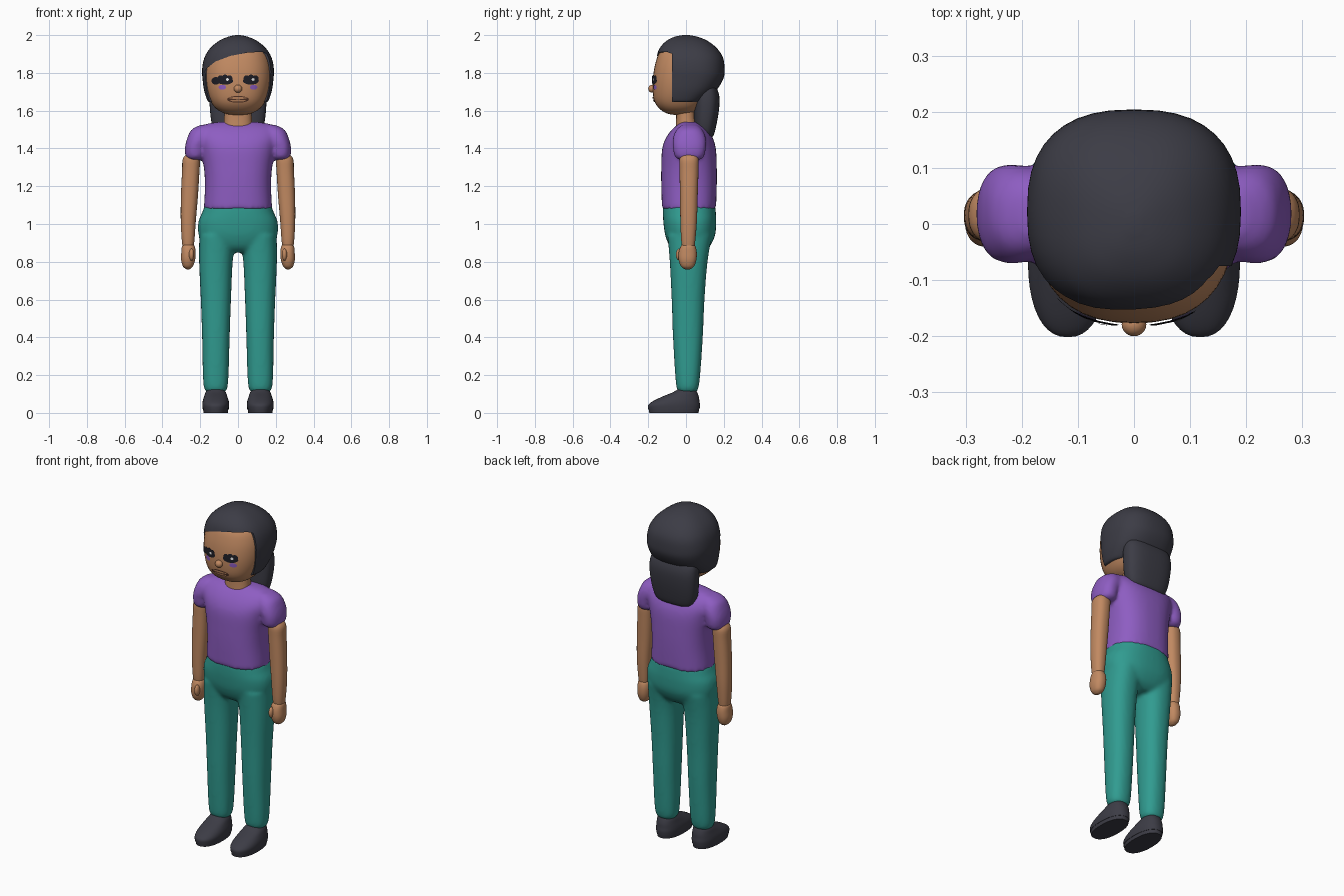
import bpy, bmesh
from math import cos, sin, pi, copysign
from mathutils import Vector
from mathutils.bvhtree import BVHTree

cube = bpy.data.objects.get("Cube")
if cube:
    bpy.data.objects.remove(cube, do_unlink=True)


def material(name, r, g, b):
    m = bpy.data.materials.new(name)
    m.use_nodes = True
    m.diffuse_color = (r, g, b, 1)
    bsdf = next(n for n in m.node_tree.nodes if n.type == 'BSDF_PRINCIPLED')
    bsdf.inputs["Base Color"].default_value = (r, g, b, 1)
    bsdf.inputs["Roughness"].default_value = 0.7
    return m


SKIN = material("skin", .53, .25, .12)
HAIR = material("charcoal", .045, .045, .06)
SHIRT = material("purple", .27, .11, .54)
PANTS = material("teal", .03, .33, .28)
BLACK = material("lash_black", .012, .012, .018)
WHITE = material("eye_white", .8, .8, .8)
BROWN = material("mouth_brown", .09, .035, .02)


def spline(a, b, c, d, t):
    """Catmull-Rom blend between b and c."""
    return tuple(.5 * (2 * q + (r - p) * t + (2 * p - 5 * q + 4 * r - s) * t * t
                       + (3 * q - p - 3 * r + s) * t ** 3) for p, q, r, s in zip(a, b, c, d))


def loft(bm, rings, side=1, power=2.3, n=40, steps=4):
    """Skin rounded cross-sections given as (z, centre x, centre y, half width, half depth)."""
    pts = [rings[0]] + rings + [rings[-1]]
    path = [spline(*pts[i:i + 4], k / steps) for i in range(len(rings) - 1) for k in range(steps)]
    path.append(rings[-1])
    loops = []
    for z, cx, cy, rx, ry in path:
        loop = []
        for i in range(n):
            c, s = cos(2 * pi * i / n), sin(2 * pi * i / n)
            x = copysign(abs(c) ** (2 / power), c) * rx
            y = copysign(abs(s) ** (2 / power), s) * ry
            loop.append(bm.verts.new((side * cx + x, cy + y, z)))
        loops.append(loop)
    for a, b in zip(loops, loops[1:]):
        for i in range(n):
            j = (i + 1) % n
            bm.faces.new((a[i], a[j], b[j], b[i]))
    bm.faces.new(loops[0][::-1])
    bm.faces.new(loops[-1])


def part(name, bm, mat, angle=.8):
    mesh = bpy.data.meshes.new(name)
    bm.to_mesh(mesh)
    bm.free()
    mesh.materials.append(mat)
    ob = bpy.data.objects.new(name, mesh)
    bpy.context.collection.objects.link(ob)
    bpy.ops.object.select_all(action='DESELECT')
    ob.select_set(True)
    bpy.context.view_layer.objects.active = ob
    if angle:
        bpy.ops.object.shade_smooth_by_angle(angle=angle)
    return ob


def lofted(name, rings, mat, side=1, power=2.3):
    bm = bmesh.new()
    loft(bm, rings, side, power)
    return part(name, bm, mat)


def blend(ob):
    """Fuse overlapping volumes into one soft surface."""
    r = ob.modifiers.new("fuse", 'REMESH')
    r.mode, r.voxel_size, r.use_smooth_shade = 'VOXEL', .01, True
    s = ob.modifiers.new("soften", 'SMOOTH')
    s.factor, s.iterations = .5, 8


def blob(name, loc, size, mat):
    bm = bmesh.new()
    bmesh.ops.create_uvsphere(bm, u_segments=24, v_segments=14, radius=1)
    bmesh.ops.scale(bm, vec=size, verts=bm.verts)
    bmesh.ops.translate(bm, vec=loc, verts=bm.verts)
    return part(name, bm, mat, 3)


# Trousers: pelvis and two legs fused
bm = bmesh.new()
loft(bm, [(.85, 0, .02, .12, .07), (.88, 0, .02, .175, .105), (.94, 0, .022, .208, .132),
          (1.01, 0, .02, .21, .14), (1.06, 0, .018, .19, .14), (1.1, 0, .017, .176, .138)], power=2.4)
for s in (1, -1):
    loft(bm, [(.108, .118, .008, .04, .04), (.125, .118, .008, .06, .056), (.2, .118, .009, .068, .066),
              (.4, .117, .01, .073, .079), (.6, .117, .011, .08, .087), (.8, .117, .014, .089, .1),
              (.94, .108, .02, .097, .118)], s)
blend(part("trousers", bm, PANTS))

# Shirt: torso and two short sleeves fused
bm = bmesh.new()
loft(bm, [(1.08, 0, .016, .181, .143), (1.2, 0, .016, .175, .147), (1.3, 0, .016, .181, .147),
          (1.4, 0, .016, .2, .142), (1.46, 0, .018, .217, .122), (1.505, 0, .02, .205, .09),
          (1.53, 0, .02, .165, .058), (1.54, 0, .02, .1, .045)], power=2.5)
for s in (1, -1):
    loft(bm, [(1.34, .226, .018, .035, .055), (1.358, .227, .018, .051, .078), (1.41, .224, .018, .056, .088),
              (1.46, .205, .018, .062, .086), (1.5, .186, .018, .06, .068), (1.525, .168, .018, .03, .04)], s)
blend(part("shirt", bm, SHIRT))

# Arms, hands, thumbs and shoes
for s, tag in ((1, "left"), (-1, "right")):
    lofted(tag + "_arm", [(.87, .264, .012, .028, .032), (.92, .264, .012, .034, .038), (1.02, .263, .014, .04, .044),
                          (1.15, .257, .015, .045, .047), (1.28, .25, .016, .046, .05), (1.345, .246, .016, .046, .05),
                          (1.375, .235, .016, .03, .035)], SKIN, s)
    lofted(tag + "_hand", [(.76, .265, .008, .008, .012), (.775, .265, .008, .026, .034), (.81, .264, .008, .037, .047),
                           (.85, .262, .009, .038, .048), (.88, .263, .011, .034, .04), (.895, .264, .012, .024, .028)],
           SKIN, s)
    blob(tag + "_thumb", (s * .246, -.034, .838), (.014, .02, .032), SKIN)
    lofted(tag + "_sole", [(0, .118, -.064, .064, .13), (.02, .118, -.064, .067, .134)], HAIR, s)
    lofted(tag + "_shoe", [(.02, .118, -.064, .069, .136), (.042, .118, -.063, .071, .137), (.062, .118, -.052, .069, .123),
                           (.085, .118, -.03, .062, .098), (.108, .118, -.006, .054, .066), (.126, .118, .004, .042, .046)],
           HAIR, s)

# Neck and head
lofted("neck", [(1.5, 0, .005, .078, .06), (1.56, 0, 0, .073, .052), (1.64, 0, 0, .073, .052)], SKIN)
head = lofted("head", [(1.577, 0, -.035, .02, .02), (1.585, 0, -.035, .07, .065), (1.61, 0, -.032, .115, .108),
                       (1.65, 0, -.024, .145, .143), (1.71, 0, -.008, .168, .168), (1.78, 0, .002, .178, .176),
                       (1.85, 0, .01, .174, .172), (1.91, 0, .01, .15, .148), (1.96, 0, .01, .09, .09)], SKIN, power=2.4)
blob("nose", (0, -.179, 1.716), (.022, .021, .021), SKIN)

# Hair cap with an opening cut along the side-swept fringe
hair = lofted("hair", [(1.646, 0, -.02, .155, .11), (1.66, 0, -.015, .165, .125), (1.71, 0, .005, .18, .158),
                       (1.77, 0, .02, .188, .178), (1.82, 0, .022, .19, .182), (1.88, 0, .02, .178, .176),
                       (1.93, 0, .012, .148, .152), (1.97, 0, .005, .1, .108), (1.992, 0, 0, .05, .058),
                       (2, 0, 0, .012, .015)], HAIR, power=2.5)
fringe = [(-.3, 1.6), (-.3, 1.74), (-.19, 1.78), (-.17, 1.82), (-.12, 1.86), (-.04, 1.89),
          (.05, 1.907), (.13, 1.912), (.165, 1.895), (.3, 1.87), (.3, 1.6)]
bm = bmesh.new()
face = bm.faces.new([bm.verts.new((x, -.4, z)) for x, z in fringe])
ext = bmesh.ops.extrude_face_region(bm, geom=[face])
bmesh.ops.translate(bm, vec=(0, .325, 0), verts=[v for v in ext["geom"] if isinstance(v, bmesh.types.BMVert)])
bmesh.ops.recalc_face_normals(bm, faces=bm.faces)
cutter = part("hair_cutter", bm, HAIR, 0)
cutter.hide_render = True
cut = hair.modifiers.new("face_opening", 'BOOLEAN')
cut.operation, cut.solver, cut.object = 'DIFFERENCE', 'EXACT', cutter
bpy.context.view_layer.objects.active = hair
hair.select_set(True)
bpy.ops.object.modifier_apply(modifier=cut.name)
bpy.data.objects.remove(cutter, do_unlink=True)

# Hair hanging down the back
lofted("back_hair", [(1.455, 0, .1, .075, .025), (1.468, 0, .1, .115, .045), (1.52, 0, .102, .137, .058),
                     (1.6, 0, .108, .148, .066), (1.67, 0, .11, .15, .067), (1.72, 0, .105, .14, .058),
                     (1.75, 0, .1, .1, .04)], HAIR, power=2.7)

# Painted face details laid on the head surface
head_mesh = head.data
tree = BVHTree.FromPolygons([v.co for v in head_mesh.vertices], [p.vertices[:] for p in head_mesh.polygons])


def patch(name, x, z, rx, rz, lift, mat, n=20):
    bm = bmesh.new()

    def vert(px, pz):
        hit = tree.ray_cast(Vector((px, -1, pz)), Vector((0, 1, 0)))[0]
        return bm.verts.new((px, (hit.y if hit else -.1) - lift, pz))
    loops = [[vert(x + rx * k / 3 * cos(2 * pi * i / n), z + rz * k / 3 * sin(2 * pi * i / n)) for i in range(n)]
             for k in (1, 2, 3)]
    bm.faces.new(loops[0])
    for a, b in zip(loops, loops[1:]):
        for i in range(n):
            j = (i + 1) % n
            bm.faces.new((a[i], b[i], b[j], a[j]))
    return part(name, bm, mat, 3)


for s, tag in ((1, "left"), (-1, "right")):
    patch(tag + "_iris", s * .083, 1.724, .02, .013, .003, SHIRT)
    patch(tag + "_eye", s * .068, 1.758, .042, .02, .005, BLACK)
    for k in range(3):
        patch(f"{tag}_lash_{k}", s * (.045 + .024 * k), 1.774 - .004 * abs(k - 1), .016, .017, .007, BLACK)
    patch(tag + "_glint", s * .068 + .012, 1.765, .008, .007, .009, WHITE)
patch("right_outer_lash", -.118, 1.758, .022, .02, .006, BLACK)
patch("mouth", 0, 1.66, .058, .018, .003, BROWN)
patch("upper_lip", 0, 1.667, .046, .005, .005, SKIN)
patch("lower_lip", 0, 1.653, .042, .005, .005, SKIN)
